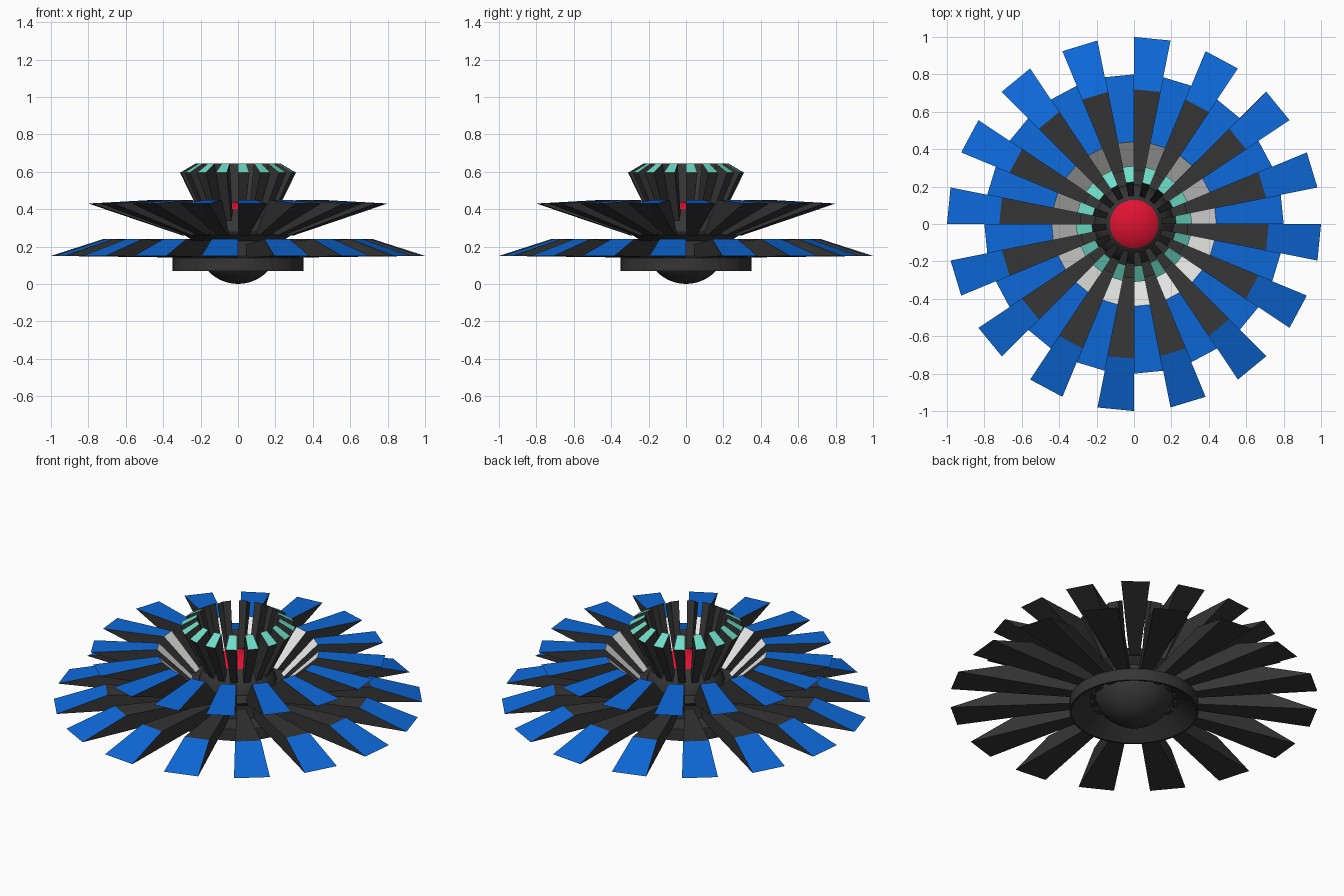
import bpy, bmesh, math

if "Cube" in bpy.data.objects:
    bpy.data.objects.remove(bpy.data.objects["Cube"])

N = 16                                   # petals per tier
STEP = 2 * math.pi / N


def material(name, rgb):
    m = bpy.data.materials.new(name)
    m.diffuse_color = (*rgb, 1)
    m.use_nodes = True
    m.node_tree.nodes["Principled BSDF"].inputs["Base Color"].default_value = m.diffuse_color
    return m


DARK = material("charcoal", (0.036, 0.036, 0.036))
BLUE = material("blue", (0.004, 0.142, 0.70))
TEAL = material("turquoise", (0.16, 0.73, 0.57))
WHITE = material("off_white", (0.80, 0.80, 0.79))
RED = material("red", (0.74, 0.006, 0.032))


def finish(bm, name, mats):
    bmesh.ops.recalc_face_normals(bm, faces=bm.faces[:])
    me = bpy.data.meshes.new(name)
    bm.to_mesh(me)
    bm.free()
    for m in mats:
        me.materials.append(m)
    ob = bpy.data.objects.new(name, me)
    bpy.context.collection.objects.link(ob)
    return ob


def petal_tier(name, profile, start, mats, painted):
    """Ring of wedges; painted maps a profile edge to a material slot."""
    bm = bmesh.new()
    for k in range(N):
        sides = []
        for a in (start + k * STEP, start + (k + 0.5) * STEP):
            sides.append([bm.verts.new((r * math.cos(a), r * math.sin(a), z))
                          for r, z in profile])
        a, b = sides
        bm.faces.new(a)
        bm.faces.new(b[::-1])
        n = len(profile)
        for i in range(n):
            j = (i + 1) % n
            f = bm.faces.new((a[i], b[i], b[j], a[j]))
            f.material_index = painted.get(i, 0)
    return finish(bm, name, mats)


def lathe(name, profile, mat, seg=48):
    """Closed ring of revolution."""
    bm = bmesh.new()
    rings = [[bm.verts.new((r * math.cos(2 * math.pi * k / seg),
                            r * math.sin(2 * math.pi * k / seg), z))
              for k in range(seg)] for r, z in profile]
    for i in range(len(rings)):
        p, q = rings[i], rings[(i + 1) % len(rings)]
        for k in range(seg):
            m = (k + 1) % seg
            bm.faces.new((p[k], p[m], q[m], q[k]))
    return finish(bm, name, [mat])


# wide lower petals, sloping blue tips
petal_tier("lower_petals",
           [(0.22, 0.21), (0.72, 0.24), (1.0, 0.15), (0.22, 0.14)],
           -STEP / 2, [DARK, BLUE], {1: 1})

# middle petals, blue top and pale inner wall
petal_tier("middle_petals",
           [(0.24, 0.26), (0.44, 0.45), (0.80, 0.43), (0.30, 0.26)],
           0, [DARK, WHITE, BLUE], {0: 1, 1: 2})

# upright crown petals with turquoise tips
petal_tier("crown_petals",
           [(0.13, 0.30), (0.225, 0.645), (0.31, 0.595), (0.15, 0.27)],
           0, [DARK, TEAL], {1: 1})

# hub with a dished underside
lathe("hub", [(0.20, 0.17), (0.34, 0.07), (0.35, 0.07), (0.35, 0.14),
              (0.24, 0.15), (0.24, 0.23), (0.29, 0.265), (0.20, 0.28)], DARK)

# core ball: dark, with a red cap above the polar angle limit
R, RINGS, SEG = 0.22, 20, 40
bm = bmesh.new()
bmesh.ops.create_uvsphere(bm, u_segments=SEG, v_segments=RINGS, radius=R)
for v in bm.verts:
    v.co.z += R
for f in bm.faces:
    f.smooth = True
    if f.calc_center_median().z > 0.398:
        f.material_index = 1
finish(bm, "core_ball", [DARK, RED])
